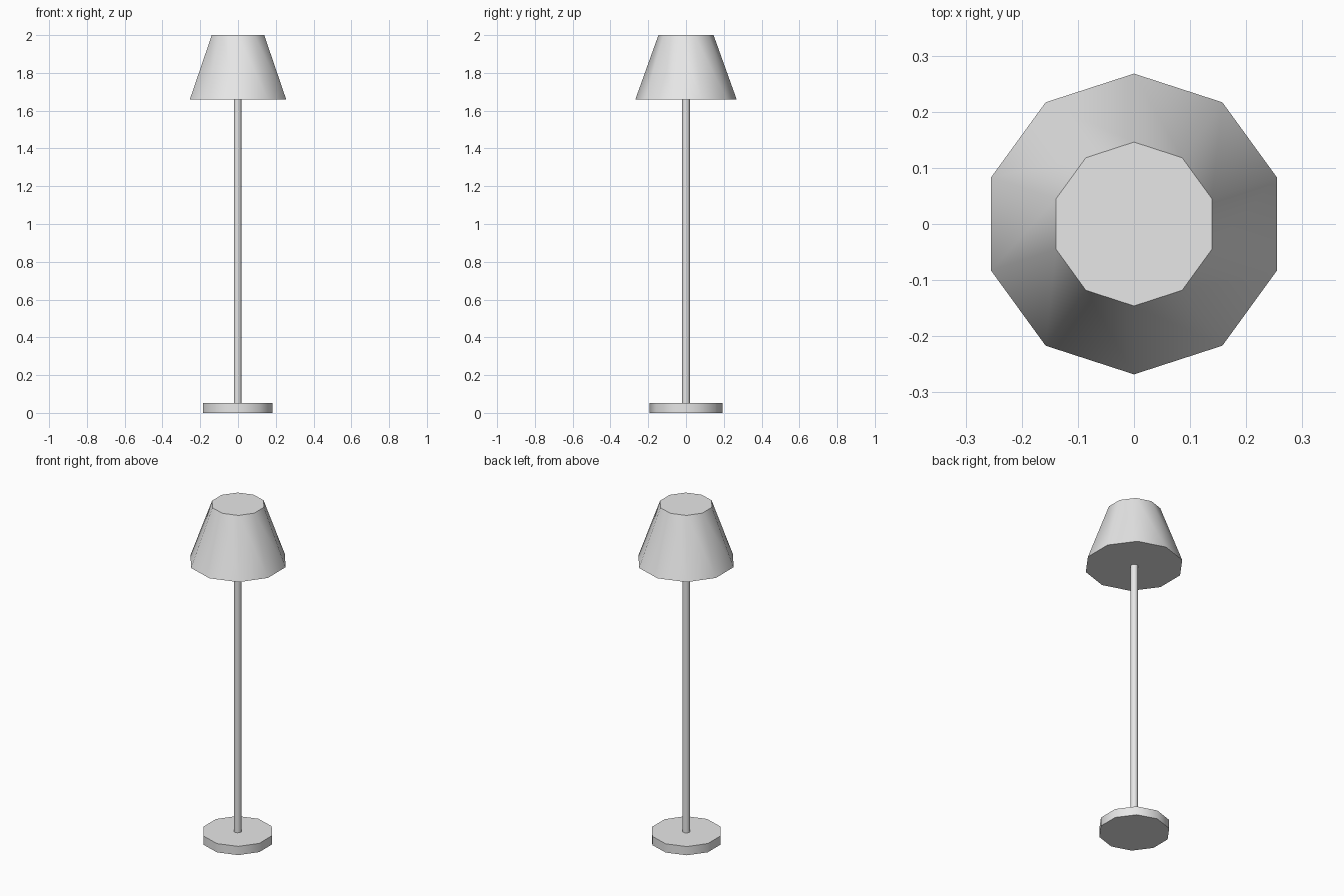
import bpy
import math

cube = bpy.data.objects.get("Cube")
if cube:
    bpy.data.objects.remove(cube, do_unlink=True)

SIDES = 10

# One light grey finish for the whole lamp
grey = bpy.data.materials.new("light_grey")
grey.use_nodes = True
colour = (0.8, 0.8, 0.8, 1)
grey.diffuse_color = colour
grey.node_tree.nodes["Principled BSDF"].inputs["Base Color"].default_value = colour


def tapered_part(name, x, bottom_radius, top_radius, z_low, z_high):
    """Capped ten-sided part with smooth sides and crisp rims."""
    bpy.ops.mesh.primitive_cone_add(
        vertices=SIDES, radius1=bottom_radius, radius2=top_radius,
        depth=z_high - z_low, location=(x, 0, (z_low + z_high) / 2))
    part = bpy.context.object
    part.name = part.data.name = name
    part.data.materials.append(grey)
    bpy.ops.object.shade_smooth_by_angle(angle=math.radians(40))
    return part


# Foot disc, upright pole and closed shade
tapered_part("base", -0.002, 0.194, 0.194, 0, 0.052)
tapered_part("pole", -0.002, 0.021, 0.021, 0.045, 1.67)
tapered_part("shade", 0, 0.268, 0.146, 1.66, 2)
